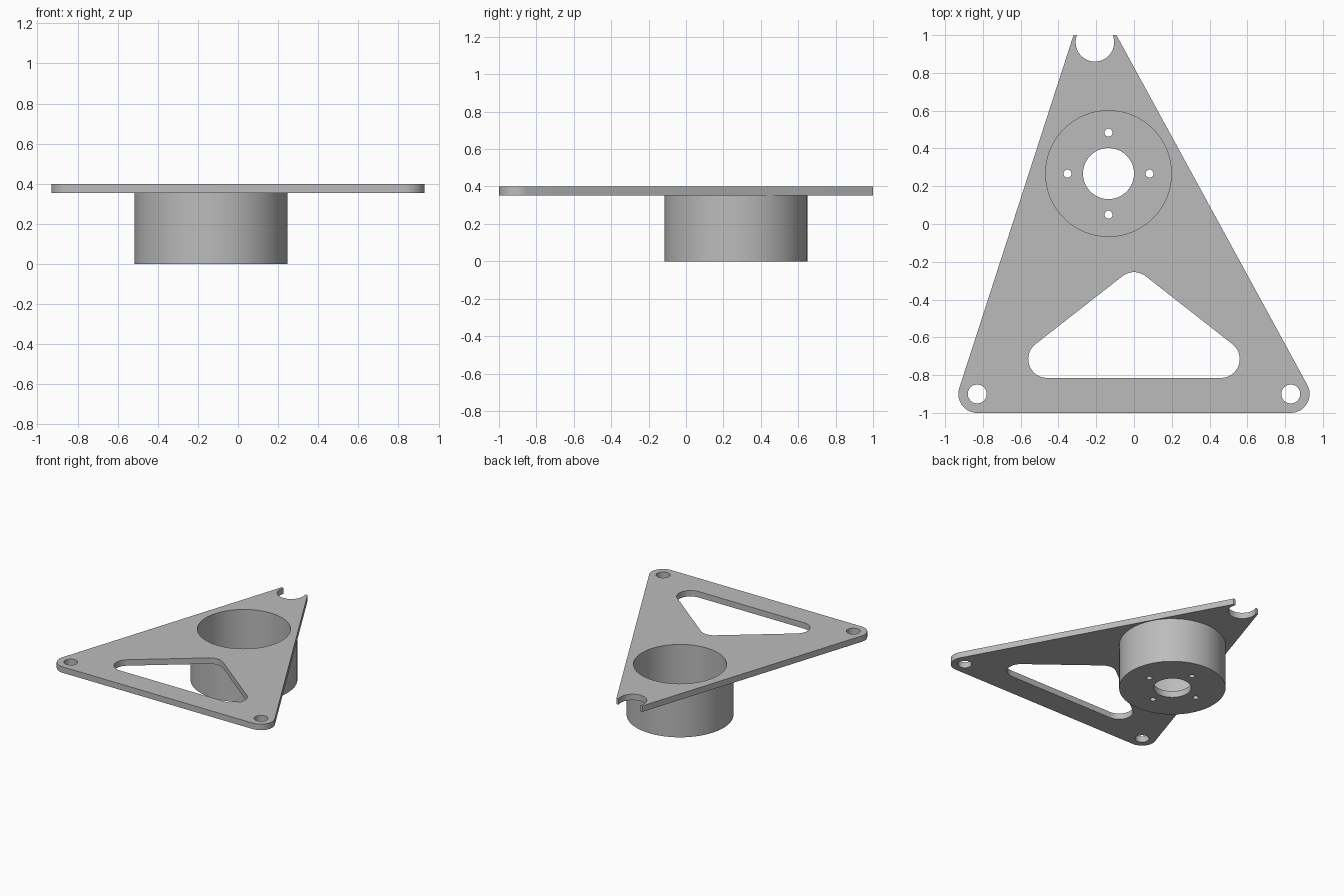
import bpy, bmesh
from math import cos, sin, radians

cube = bpy.data.objects.get("Cube")
if cube:
    bpy.data.objects.remove(cube, do_unlink=True)

PLATE_BOTTOM, TOP, FLOOR = 0.353, 0.4, 0.05
HUB = (-0.135, 0.267)

grey = bpy.data.materials.new("plain grey")
grey.use_nodes = True
grey.diffuse_color = (0.5, 0.5, 0.5, 1)
grey.node_tree.nodes["Principled BSDF"].inputs["Base Color"].default_value = (0.5, 0.5, 0.5, 1)


def arc(center, r, start, end, steps=14):
    angles = [radians(start + (end - start) * i / steps) for i in range(steps + 1)]
    return [(center[0] + r * cos(a), center[1] + r * sin(a)) for a in angles]


def circle(center, r, steps=64):
    return arc(center, r, 0, 360, steps)[:-1]


def slab(name, loops, z0, z1):
    """Extrude an outline, with any further loops as holes."""
    curve = bpy.data.curves.new(name, "CURVE")
    curve.dimensions = "2D"
    curve.fill_mode = "BOTH"
    curve.extrude = (z1 - z0) / 2
    for loop in loops:
        spline = curve.splines.new("POLY")
        spline.points.add(len(loop) - 1)
        for point, (x, y) in zip(spline.points, loop):
            point.co = (x, y, 0, 1)
        spline.use_cyclic_u = True
    temp = bpy.data.objects.new(name + " outline", curve)
    bpy.context.collection.objects.link(temp)
    bpy.context.view_layer.update()
    depsgraph = bpy.context.evaluated_depsgraph_get()
    mesh = bpy.data.meshes.new_from_object(temp.evaluated_get(depsgraph))
    bpy.data.objects.remove(temp, do_unlink=True)
    bm = bmesh.new()
    bm.from_mesh(mesh)
    bmesh.ops.remove_doubles(bm, verts=bm.verts, dist=1e-5)
    bmesh.ops.translate(bm, verts=bm.verts, vec=(0, 0, (z0 + z1) / 2))
    bmesh.ops.recalc_face_normals(bm, faces=bm.faces)
    bm.to_mesh(mesh)
    bm.free()
    mesh.materials.clear()
    mesh.materials.append(grey)
    obj = bpy.data.objects.new(name, mesh)
    bpy.context.collection.objects.link(obj)
    return obj


def drop_faces(obj, z):
    """Remove the flat faces hidden where two parts meet."""
    bm = bmesh.new()
    bm.from_mesh(obj.data)
    hidden = [f for f in bm.faces if all(abs(v.co.z - z) < 1e-4 for v in f.verts)]
    bmesh.ops.delete(bm, geom=hidden, context="FACES")
    bm.to_mesh(obj.data)
    bm.free()


# Triangular plate with rounded feet and an open notch at the tip
feet = [(-0.83, -0.9), (0.83, -0.9)]
outline = (arc(feet[0], 0.1, 162, 270) + arc(feet[1], 0.1, 270, 388.6)
           + [(-0.093, 1)] + arc((-0.207, 0.962), 0.102, 21.9, -201.9, 36)
           + [(-0.32, 1)])
window = (arc((-0.46, -0.715), 0.1, 128, 270) + arc((0.46, -0.715), 0.1, 270, 412)
          + arc((0, -0.355), 0.1, 52, 128))
bore = circle(HUB, 0.333)
foot_holes = [circle(c, 0.05, 32) for c in feet]
plate = slab("mounting_plate", [outline, window, bore] + foot_holes, PLATE_BOTTOM, TOP)

# Cup wall hanging below the plate
rim = circle(HUB, 0.382)
wall = slab("cup_wall", [rim, bore], FLOOR, PLATE_BOTTOM)
drop_faces(wall, FLOOR)
drop_faces(wall, PLATE_BOTTOM)

# Cup floor with a shaft opening and four screw holes
screws = [circle((HUB[0] + 0.217 * dx, HUB[1] + 0.217 * dy), 0.021, 24)
          for dx, dy in ((1, 0), (0, 1), (-1, 0), (0, -1))]
floor = slab("cup_floor", [rim, circle(HUB, 0.135)] + screws, 0, FLOOR)

# Smooth curved walls, crisp edges
bpy.ops.object.select_all(action="DESELECT")
for obj in (plate, wall, floor):
    obj.select_set(True)
bpy.context.view_layer.objects.active = plate
bpy.ops.object.shade_smooth_by_angle(angle=radians(30))
